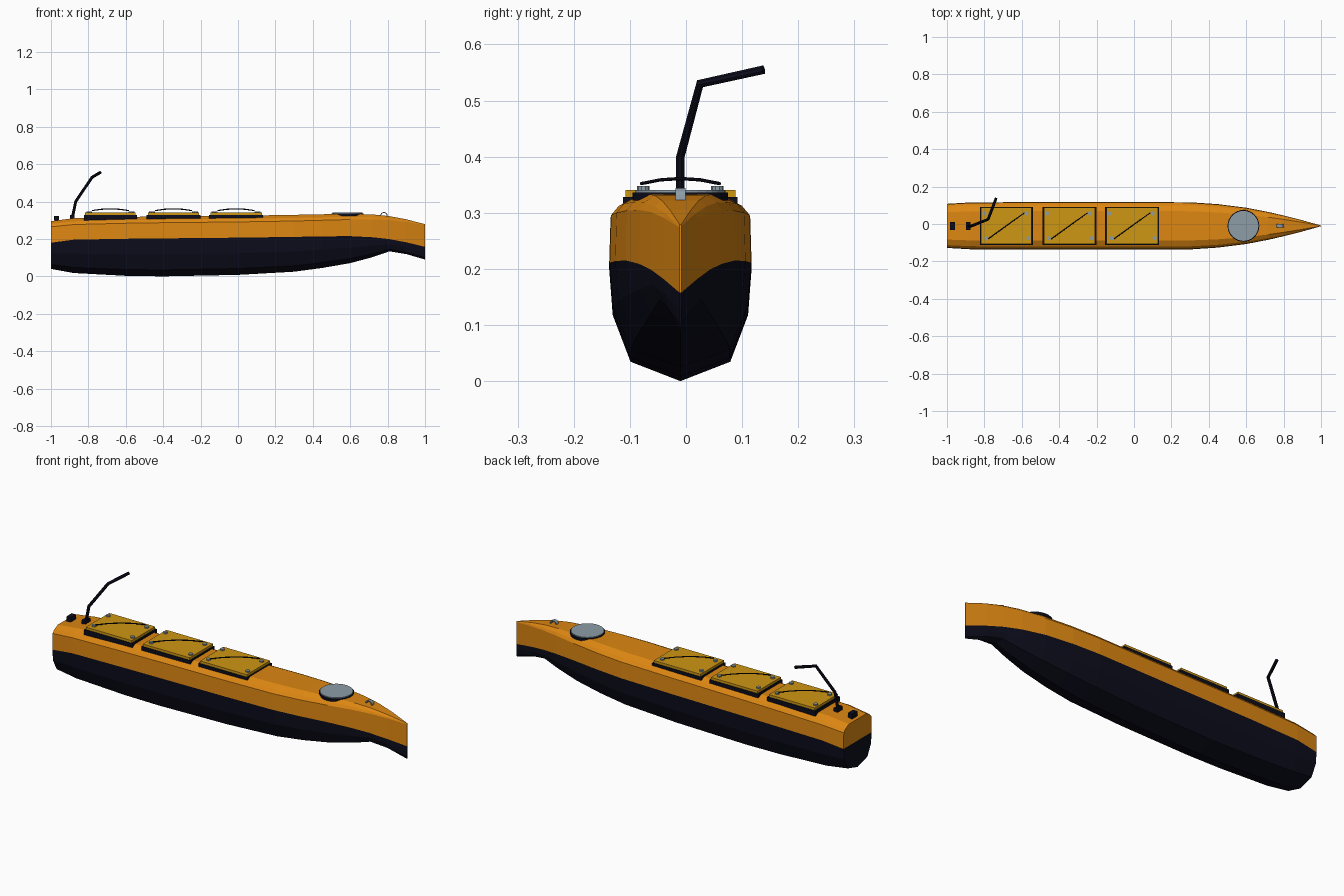
import bpy, bmesh, math
from mathutils import Vector

if "Cube" in bpy.data.objects:
    bpy.data.objects.remove(bpy.data.objects["Cube"])

CY = -0.01  # hull centreline


def material(name, rgb):
    m = bpy.data.materials.new(name)
    m.diffuse_color = (*rgb, 1)
    m.use_nodes = True
    m.node_tree.nodes["Principled BSDF"].inputs["Base Color"].default_value = m.diffuse_color
    return m


ORANGE = material("orange paint", (0.72, 0.24, 0.006))
NAVY = material("dark navy", (0.004, 0.004, 0.012))
YELLOW = material("amber lid", (0.62, 0.31, 0.007))
GREY = material("grey metal", (0.27, 0.34, 0.39))


def finish(name, bm, *mats):
    bmesh.ops.recalc_face_normals(bm, faces=bm.faces)
    me = bpy.data.meshes.new(name)
    bm.to_mesh(me)
    bm.free()
    for m in mats:
        me.materials.append(m)
    ob = bpy.data.objects.new(name, me)
    bpy.context.collection.objects.link(ob)
    return ob


def box(name, x0, x1, y0, y1, z0, z1, mat):
    bm = bmesh.new()
    bmesh.ops.create_cube(bm, size=1)
    for v in bm.verts:
        v.co = ((x0 + x1) / 2 + v.co.x * (x1 - x0),
                (y0 + y1) / 2 + v.co.y * (y1 - y0),
                (z0 + z1) / 2 + v.co.z * (z1 - z0))
    return finish(name, bm, mat)


def disc(name, x, y, z0, z1, r, mat, sides=32):
    bm = bmesh.new()
    bmesh.ops.create_cone(bm, cap_ends=True, segments=sides, radius1=r, radius2=r, depth=z1 - z0)
    bmesh.ops.translate(bm, verts=bm.verts, vec=(x, y, (z0 + z1) / 2))
    return finish(name, bm, mat)


def rod(name, pts, r, mat, sides=8):
    """Tube with mitred joints along a path."""
    pts = [Vector(p) for p in pts]
    bm = bmesh.new()
    rings = []
    for i, p in enumerate(pts):
        a = (p - pts[i - 1]).normalized() if i else (pts[1] - p).normalized()
        b = (pts[i + 1] - p).normalized() if i < len(pts) - 1 else a
        t = (a + b).normalized()
        u = t.cross(Vector((0.3, -1, 0.1))).normalized()
        w = t.cross(u)
        rings.append([bm.verts.new(p + r * (math.cos(k * math.tau / sides) * u +
                                            math.sin(k * math.tau / sides) * w))
                      for k in range(sides)])
    for r0, r1 in zip(rings, rings[1:]):
        for k in range(sides):
            j = (k + 1) % sides
            bm.faces.new((r0[k], r0[j], r1[j], r1[k]))
    bm.faces.new(rings[0])
    bm.faces.new(rings[-1])
    return finish(name, bm, mat)


# Hull stations: x, half width, keel z, paint line z, sheer z, deck z
stations = [
    (-1.0, 0.118, 0.040, 0.180, 0.265, 0.295),
    (-0.88, 0.125, 0.018, 0.196, 0.277, 0.311),
    (-0.60, 0.127, 0.003, 0.201, 0.284, 0.318),
    (-0.40, 0.127, 0.000, 0.203, 0.287, 0.320),
    (0.0, 0.127, 0.008, 0.207, 0.291, 0.324),
    (0.30, 0.126, 0.025, 0.211, 0.296, 0.329),
    (0.45, 0.116, 0.045, 0.214, 0.300, 0.332),
    (0.60, 0.097, 0.071, 0.215, 0.304, 0.334),
    (0.72, 0.074, 0.103, 0.209, 0.305, 0.331),
    (0.81, 0.053, 0.134, 0.199, 0.301, 0.322),
    (0.90, 0.030, 0.119, 0.182, 0.291, 0.305),
    (1.0, 0.002, 0.090, 0.158, 0.274, 0.279),
]
bm = bmesh.new()
sections = []
for x, w, zk, zb, zs, zd in stations:
    half = [(0.70 * w, zk + 0.17 * (zb - zk)), (0.95 * w, zk + 0.58 * (zb - zk)), (w, zb),
            (0.98 * w, zs), (0.87 * w, zs + 0.5 * (zd - zs)), (0.62 * w, zd)]
    ring = [(0, zk)] + half + [(0, zd)] + [(-y, z) for y, z in reversed(half)]
    sections.append([bm.verts.new((x, CY + y, z)) for y, z in ring])
n = len(sections[0])
for a, b in zip(sections, sections[1:]):
    for k in range(n):
        f = bm.faces.new((a[k], a[(k + 1) % n], b[(k + 1) % n], b[k]))
        f.material_index = 1 if k < 3 or k >= n - 3 else 0
# End caps split at the paint line
for s in (sections[0], sections[-1]):
    bm.faces.new(s[3:n - 2])
    bm.faces.new(s[n - 3:] + s[:4]).material_index = 1
finish("hull", bm, ORANGE, NAVY)

# Three hatches with seal, lid, corner clamps and diagonal strap
for i, (x0, x1) in enumerate([(-0.82, -0.545), (-0.485, -0.205), (-0.15, 0.13)], 1):
    box(f"hatch_seal_{i}", x0 - 0.004, x1 + 0.004, CY - 0.102, CY + 0.102, 0.300, 0.328, NAVY)
    box(f"hatch_lid_{i}", x0 + 0.003, x1 - 0.003, CY - 0.098, CY + 0.098, 0.328, 0.341, YELLOW)
    for j, (cx, sy) in enumerate([(x0 + 0.02, 1), (x0 + 0.03, -1), (x1 - 0.02, -1), (x1 - 0.03, 1)], 1):
        disc(f"hatch_clamp_{i}_{j}", cx, CY + sy * 0.066, 0.340, 0.348, 0.011, GREY, 10)
    mid = (x0 + x1) / 2
    rod(f"hatch_strap_{i}",
        [(mid + 0.097 * t, CY + 0.07 * t, 0.361 - 0.009 * t * t) for t in (-1, -0.5, 0, 0.5, 1)],
        0.003, NAVY, 6)

# Round forward hatch
disc("round_hatch_rim", 0.585, CY, 0.322, 0.336, 0.085, NAVY)
disc("round_hatch_cover", 0.585, CY, 0.336, 0.341, 0.080, GREY)

# Bow mooring ring: a flat band standing on the deck
bm = bmesh.new()
loops = []
for k in range(16):
    c, s = math.cos(k * math.tau / 16), math.sin(k * math.tau / 16)
    loops.append([bm.verts.new((0.78 + r * c, CY + y, 0.324 + r * s))
                  for r, y in ((0.02, -0.009), (0.02, 0.009), (0.015, 0.009), (0.015, -0.009))])
for k in range(16):
    a, b = loops[k], loops[(k + 1) % 16]
    for m in range(4):
        bm.faces.new((a[m], a[(m + 1) % 4], b[(m + 1) % 4], b[m]))
finish("bow_ring", bm, GREY)

# Bent stern mast with its foot, and the stern cleat
box("mast_foot", -0.897, -0.874, CY - 0.022, CY + 0.022, 0.305, 0.328, NAVY)
rod("bent_mast", [(-0.885, CY, 0.315), (-0.868, CY, 0.40), (-0.78, 0.025, 0.53), (-0.737, 0.138, 0.555)],
    0.008, NAVY)
box("stern_cleat", -0.984, -0.958, CY - 0.022, CY + 0.022, 0.298, 0.324, NAVY)
